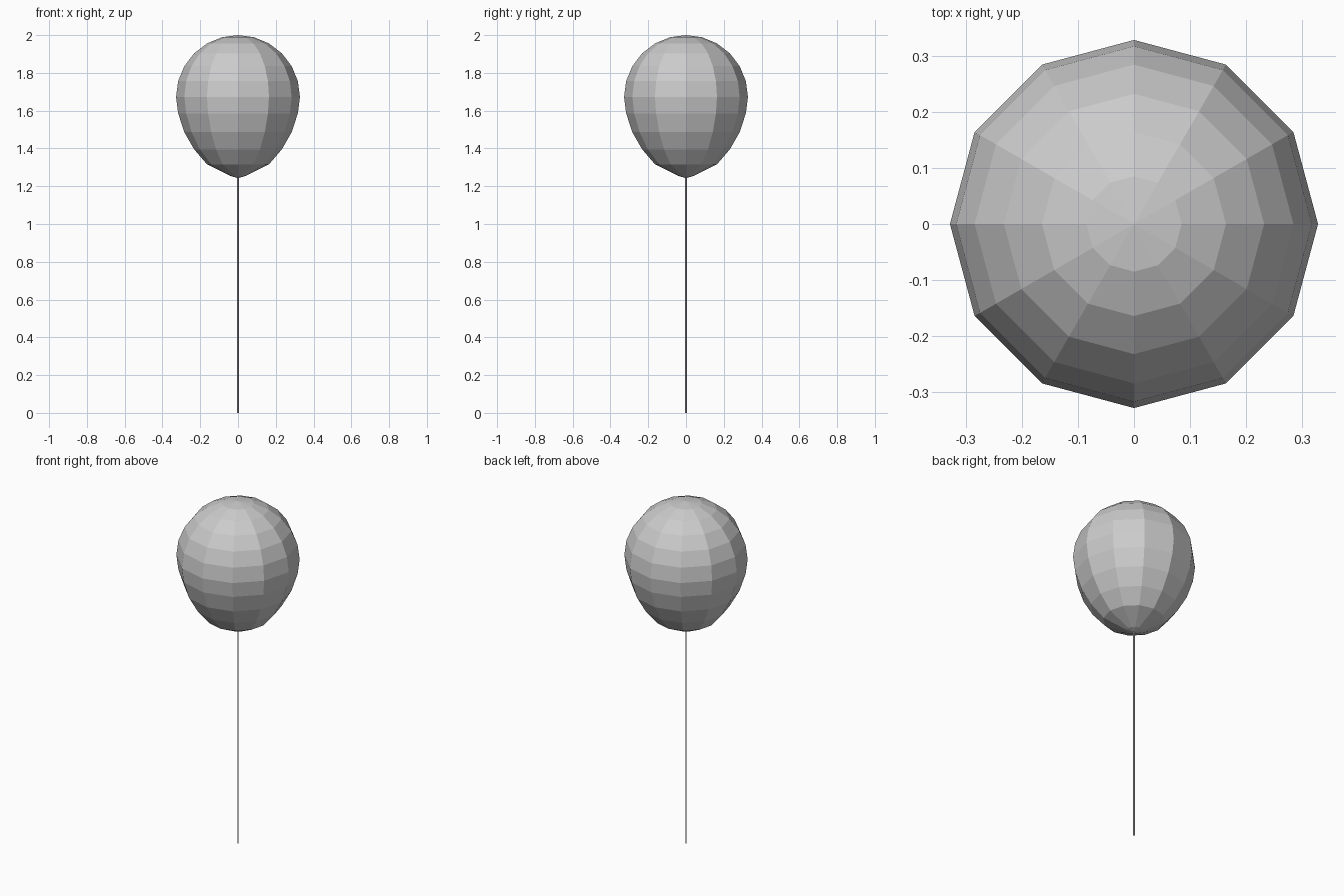
import bpy, bmesh
from math import sin, cos, pi

if "Cube" in bpy.data.objects:
    bpy.data.objects.remove(bpy.data.objects["Cube"])

SIDES = 12


def lathe(name, rings, sides):
    """Closed, flat-faced turned shape; rings run bottom to top as (radius, z), poles have radius 0."""
    bm = bmesh.new()
    loops = []
    for r, z in rings:
        n = 1 if r == 0 else sides
        loops.append([bm.verts.new((r * cos(2 * pi * i / sides), r * sin(2 * pi * i / sides), z))
                      for i in range(n)])
    for a, b in zip(loops, loops[1:]):
        for i in range(sides):
            j = (i + 1) % sides
            quad = [a[i % len(a)], a[j % len(a)], b[j % len(b)], b[i % len(b)]]
            bm.faces.new(list(dict.fromkeys(quad)))
    bmesh.ops.recalc_face_normals(bm, faces=bm.faces)
    mesh = bpy.data.meshes.new(name)
    bm.to_mesh(mesh)
    bm.free()
    obj = bpy.data.objects.new(name, mesh)
    bpy.context.collection.objects.link(obj)
    return obj


# Balloon: tapered lower half, spherical upper half
R, MID = 0.328, 1.672
lower = [(0, 1.243), (0.04, 1.254), (0.164, 1.316), (0.232, 1.395), (0.284, 1.486), (0.317, 1.586)]
upper = [(R * cos(k * pi / 12), MID + R * sin(k * pi / 12)) for k in range(6)]
lathe("balloon", lower + upper + [(0, 2.0)], SIDES)

# String hanging to the ground
lathe("string", [(0, 0), (0.004, 0), (0.004, 1.25), (0, 1.25)], 8)
